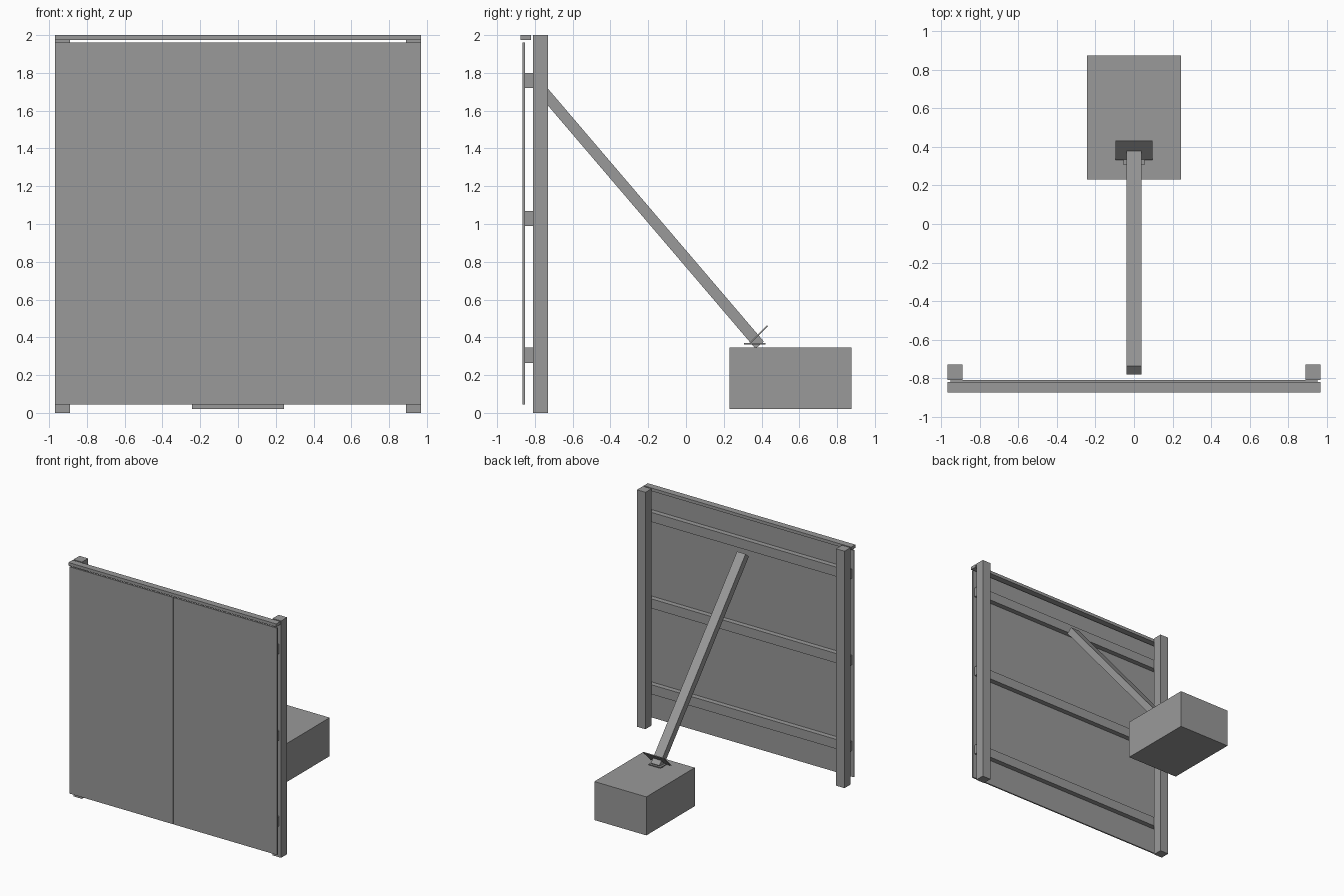
import bpy
import bmesh
from math import atan2, hypot
from mathutils import Matrix, Vector

cube = bpy.data.objects.get("Cube")
if cube:
    bpy.data.objects.remove(cube, do_unlink=True)

# One plain grey for everything
GREY = (0.32, 0.32, 0.32, 1)
grey = bpy.data.materials.new("plain grey")
grey.use_nodes = True
grey.diffuse_color = GREY
grey.node_tree.nodes["Principled BSDF"].inputs["Base Color"].default_value = GREY


def finish(name, bm):
    mesh = bpy.data.meshes.new(name)
    bmesh.ops.recalc_face_normals(bm, faces=bm.faces)
    bm.to_mesh(mesh)
    bm.free()
    mesh.materials.append(grey)
    obj = bpy.data.objects.new(name, mesh)
    bpy.context.collection.objects.link(obj)
    return obj


def box(name, x, y, z):
    """Axis-aligned box from (min, max) ranges."""
    size = [r[1] - r[0] for r in (x, y, z)]
    centre = [(r[0] + r[1]) / 2 for r in (x, y, z)]
    bm = bmesh.new()
    bmesh.ops.create_cube(bm, size=1, matrix=Matrix.Translation(centre) @ Matrix.Diagonal((*size, 1)))
    return finish(name, bm)


def beam(name, start, end, width, thickness):
    """Bar between two (y, z) points in the middle plane."""
    dy, dz = end[0] - start[0], end[1] - start[1]
    centre = Vector((0, (start[0] + end[0]) / 2, (start[1] + end[1]) / 2))
    matrix = (Matrix.Translation(centre) @ Matrix.Rotation(atan2(dz, dy), 4, "X")
              @ Matrix.Diagonal((width, hypot(dy, dz), thickness, 1)))
    bm = bmesh.new()
    bmesh.ops.create_cube(bm, size=1, matrix=matrix)
    return finish(name, bm)


# Front sheet with a narrow groove down the middle
half, front, back, groove, depth = 0.97, -0.865, -0.853, 0.002, -0.859
profile = [(-half, front), (-groove, front), (-groove, depth), (groove, depth),
           (groove, front), (half, front), (half, back), (-half, back)]
bm = bmesh.new()
face = bm.faces.new([bm.verts.new((x, y, 0.045)) for x, y in profile])
top = bmesh.ops.extrude_face_region(bm, geom=[face])
bmesh.ops.translate(bm, vec=(0, 0, 1.915),
                    verts=[v for v in top["geom"] if isinstance(v, bmesh.types.BMVert)])
finish("front_panel", bm)

# Capping strip along the top
box("top_cap", (-half, half), (-0.876, -0.821), (1.974, 2.0))

# Posts on both sides
for side, x in (("left", (0.89, half)), ("right", (-half, -0.89))):
    box(side + "_post", x, (-0.81, -0.73), (0, 2.0))

# Horizontal rails between sheet and posts
for name, z in (("lower", 0.265), ("middle", 0.99), ("upper", 1.72)):
    box(name + "_rail", (-0.952, 0.952), (back, -0.81), (z, z + 0.08))

# Diagonal brace, its foot plates and the ballast block
beam("brace", (-0.76, 1.706), (0.39, 0.359), 0.08, 0.058)
beam("tilted_plate", (0.335, 0.365), (0.432, 0.462), 0.194, 0.007)
box("flat_plate", (-0.055, 0.055), (0.306, 0.42), (0.361, 0.369))
box("ballast_block", (-0.243, 0.243), (0.23, 0.876), (0.02, 0.345))
